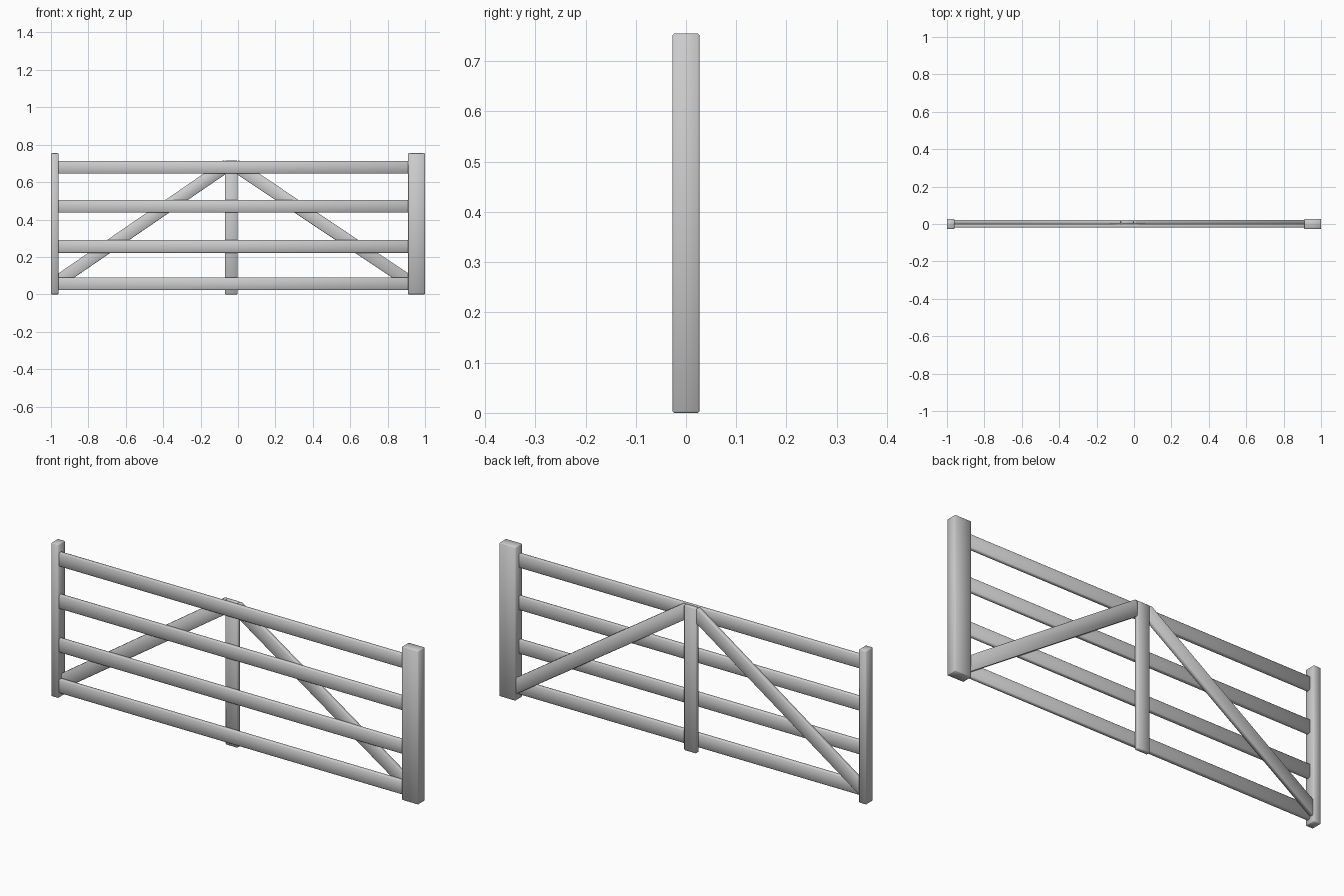
import bpy
import bmesh

cube = bpy.data.objects.get("Cube")
if cube:
    bpy.data.objects.remove(cube, do_unlink=True)

grey = bpy.data.materials.new("plain grey")
grey.use_nodes = True
grey.diffuse_color = (0.6, 0.6, 0.6, 1)
grey.node_tree.nodes["Principled BSDF"].inputs["Base Color"].default_value = (0.6, 0.6, 0.6, 1)


def board(name, outline, y0, y1, bevel=0.004):
    """Extrude an x-z outline from y0 to y1 and soften its edges."""
    bm = bmesh.new()
    face = bm.faces.new([bm.verts.new((x, y0, z)) for x, z in outline])
    out = bmesh.ops.extrude_face_region(bm, geom=[face])
    moved = [v for v in out["geom"] if isinstance(v, bmesh.types.BMVert)]
    bmesh.ops.translate(bm, verts=moved, vec=(0, y1 - y0, 0))
    bmesh.ops.recalc_face_normals(bm, faces=bm.faces)
    bmesh.ops.bevel(bm, geom=bm.edges[:], offset=bevel, segments=1, affect='EDGES')
    for f in bm.faces:
        f.smooth = True
    mesh = bpy.data.meshes.new(name)
    bm.to_mesh(mesh)
    bm.free()
    mesh.materials.append(grey)
    obj = bpy.data.objects.new(name, mesh)
    bpy.context.collection.objects.link(obj)
    return obj


def box(x0, x1, z0, z1):
    return [(x0, z0), (x1, z0), (x1, z1), (x0, z1)]


# End posts: the hinge side is the wider one
board("latch_post", box(-1, -0.96, 0, 0.755), -0.027, 0.027, 0.003)
board("hinge_post", box(0.91, 1, 0, 0.755), -0.027, 0.027, 0.003)

# Four horizontal rails on the front
for i, z in enumerate((0.022, 0.222, 0.437, 0.645)):
    board(f"rail_{i + 1}", box(-0.965, 0.915, z, z + 0.068), -0.02, 0.001)

# Upright and two sloping braces on the back
board("centre_upright", box(-0.07, -0.003, 0, 0.715), 0, 0.022)
for name, inner, outer, side in (("right_brace", -0.07, -0.963, -1),
                                 ("left_brace", -0.003, 0.913, 1)):
    board(name, [(outer, 0.03), (outer, 0.11), (inner + side * 0.012, 0.715),
                 (inner, 0.715), (inner, 0.64)], 0, 0.021, 0.003)
